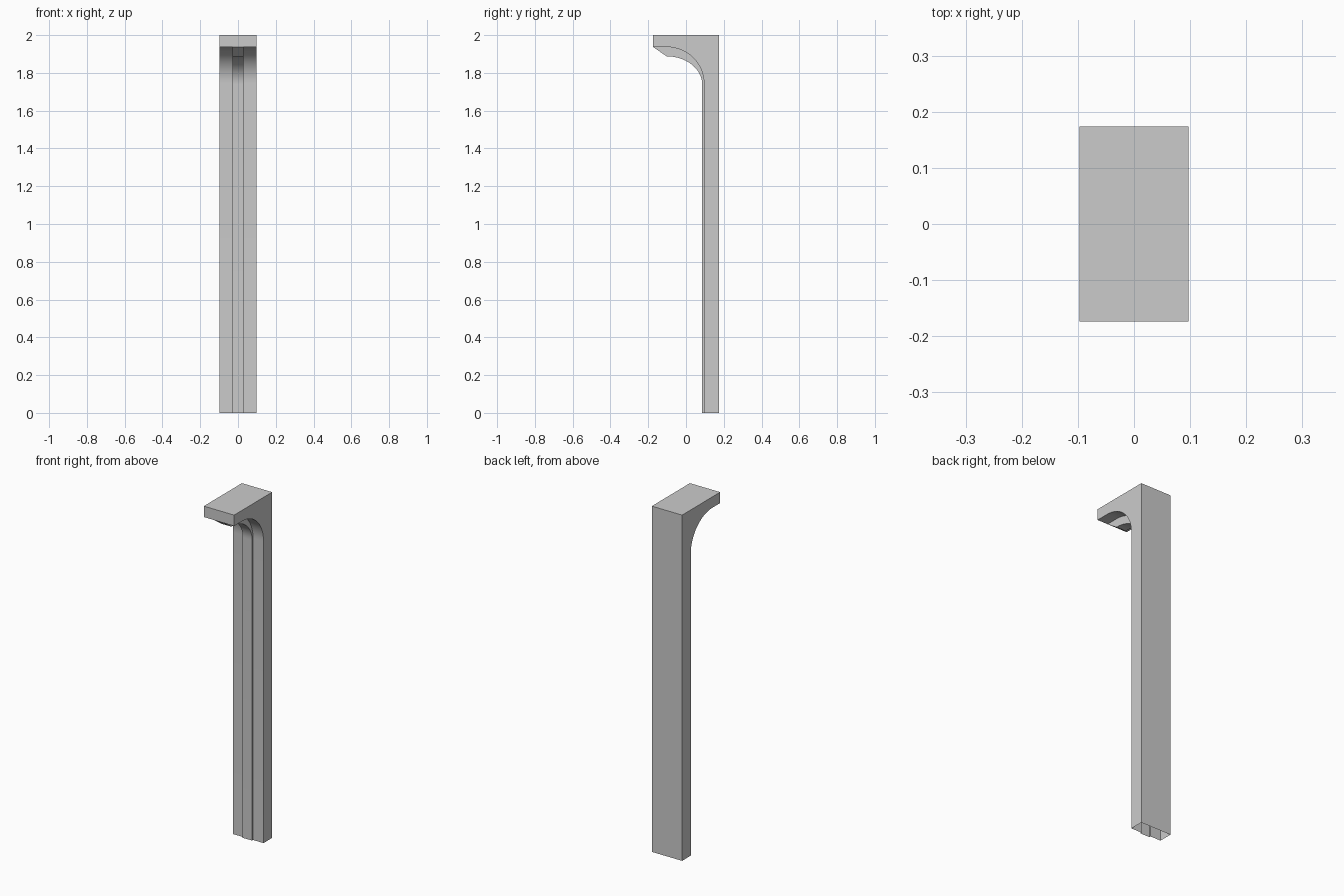
import bpy, bmesh, math

if "Cube" in bpy.data.objects:
    bpy.data.objects.remove(bpy.data.objects["Cube"])

W, RIB = 0.097, 0.03        # half widths of the post and of the raised centre rib
D, H = 0.174, 2.0           # half depth and height
LIP = 1.937                 # underside of the overhanging cap
SEG = 16


def path(y0, z_top, y_post, z_arc):
    """Front/underside profile (y, z): cap lip, quarter curve, straight post down."""
    pts = [(-D, LIP)]
    for i in range(SEG + 1):
        a = math.pi / 2 * (1 - i / SEG)
        pts.append((y0 + (y_post - y0) * math.cos(a),
                    z_arc + (z_top - z_arc) * math.sin(a)))
    return pts + [(y_post, 0.0)]


bm = bmesh.new()


def column(x, pts):
    return [bm.verts.new((x, y, z)) for y, z in pts]


# Cross-section columns: flat side strips and raised rib between them
main = path(-0.102, LIP, 0.095, 1.745)
rib = path(-0.103, 1.888, 0.086, 1.738)
cols = [column(x, p) for x, p in ((-W, main), (-RIB, main), (-RIB, rib),
                                  (RIB, rib), (RIB, main), (W, main))]
for a, b in zip(cols, cols[1:]):
    for i in range(len(a) - 1):
        bm.faces.new((a[i], b[i], b[i + 1], a[i + 1]))

# Cap front, top, back and profiled sides; the bottom stays open
back = [(-D, H), (D, H), (D, 0.0)]
left, right = column(-W, back), column(W, back)
for i in range(2):
    bm.faces.new((left[i], right[i], right[i + 1], left[i + 1]))
bm.faces.new([left[0], right[0], cols[5][0], cols[4][0], cols[3][0],
              cols[2][0], cols[1][0], cols[0][0]])
bm.faces.new(cols[0] + left[::-1])
bm.faces.new(cols[5] + right[::-1])

bmesh.ops.remove_doubles(bm, verts=bm.verts, dist=1e-5)
bmesh.ops.recalc_face_normals(bm, faces=bm.faces)

mesh = bpy.data.meshes.new("bracket_post")
bm.to_mesh(mesh)
bm.free()
obj = bpy.data.objects.new("bracket_post", mesh)
bpy.context.collection.objects.link(obj)
bpy.context.view_layer.objects.active = obj
obj.select_set(True)
bpy.ops.object.shade_smooth_by_angle(angle=math.radians(30))
